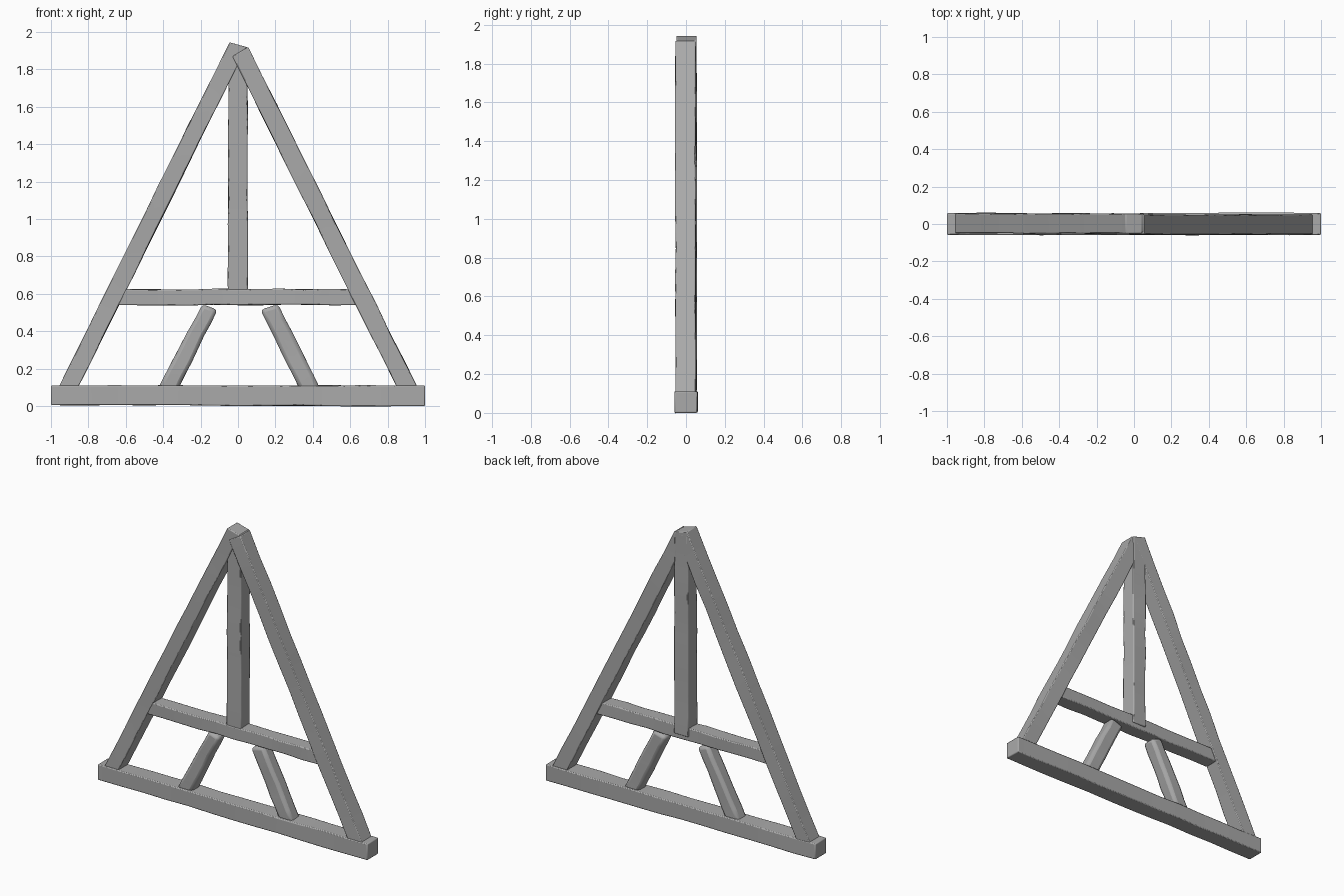
import bpy, bmesh, random
from mathutils import Vector

random.seed(4)
cube = bpy.data.objects.get("Cube")
if cube:
    bpy.data.objects.remove(cube, do_unlink=True)

grey = bpy.data.materials.new("weathered_grey")
grey.use_nodes = True
colour = (0.4, 0.4, 0.4, 1)
grey.diffuse_color = colour
grey.node_tree.nodes["Principled BSDF"].inputs["Base Color"].default_value = colour


def timber(name, start, end, y0, y1, steps=8, chamfer=0.006, wobble=0.003):
    """Loft a hewn beam between two end edges, each a pair of (x, z) points."""
    bm = bmesh.new()
    rings = []
    for i in range(steps + 1):
        t = i / steps
        sides = [Vector(a).lerp(Vector(b), t) for a, b in zip(start, end)]
        a, b = sides
        ring = []
        for p, y in ((a, y0), (b, y0), (b, y1), (a, y1)):
            j = wobble if 0 < i < steps else 0
            across = (b - a).normalized() * random.uniform(-j, j)
            ring.append(bm.verts.new((p.x + across.x, y + random.uniform(-j, j), p.y + across.y)))
        rings.append(ring)
    for low, high in zip(rings, rings[1:]):
        for k in range(4):
            n = (k + 1) % 4
            bm.faces.new((low[k], low[n], high[n], high[k]))
    bm.faces.new(rings[0][::-1])
    bm.faces.new(rings[-1])
    bmesh.ops.recalc_face_normals(bm, faces=bm.faces)
    mesh = bpy.data.meshes.new(name)
    bm.to_mesh(mesh)
    bm.free()
    mesh.materials.append(grey)
    obj = bpy.data.objects.new(name, mesh)
    bpy.context.collection.objects.link(obj)
    bevel = obj.modifiers.new("worn_edges", "BEVEL")
    bevel.width = chamfer
    bevel.segments = 2
    bevel.limit_method = "ANGLE"
    bevel.angle_limit = 0.8
    bpy.ops.object.select_all(action="DESELECT")
    obj.select_set(True)
    bpy.context.view_layer.objects.active = obj
    bpy.ops.object.shade_smooth_by_angle(angle=0.6)
    return obj


# Horizontal members
timber("base_beam", ((-1, 0.005), (-1, 0.11)), ((1, 0), (1, 0.11)), -0.058, 0.058, 12)
timber("collar_beam", ((-0.64, 0.54), (-0.60, 0.625)), ((0.635, 0.54), (0.59, 0.625)),
       -0.05, 0.045, 10)

# Central post, set slightly behind the collar
timber("king_post", ((-0.054, 0.57), (0.052, 0.57)), ((-0.05, 1.915), (0.05, 1.92)),
       -0.045, 0.055, 10)

# Sloping rafters meeting at the peak
timber("right_rafter", ((-0.965, 0.09), (-0.86, 0.09)), ((-0.045, 1.945), (0.045, 1.92)),
       -0.05, 0.055, 12, 0.005)
timber("left_rafter", ((0.965, 0.09), (0.855, 0.09)), ((0.055, 1.92), (-0.03, 1.87)),
       -0.055, 0.05, 12, 0.005)

# Rounded short struts below the collar
timber("right_strut", ((-0.43, 0.09), (-0.32, 0.09)), ((-0.19, 0.545), (-0.11, 0.515)),
       -0.045, 0.045, 6, 0.02)
timber("left_strut", ((0.44, 0.09), (0.33, 0.09)), ((0.215, 0.545), (0.12, 0.515)),
       -0.045, 0.045, 6, 0.02)
